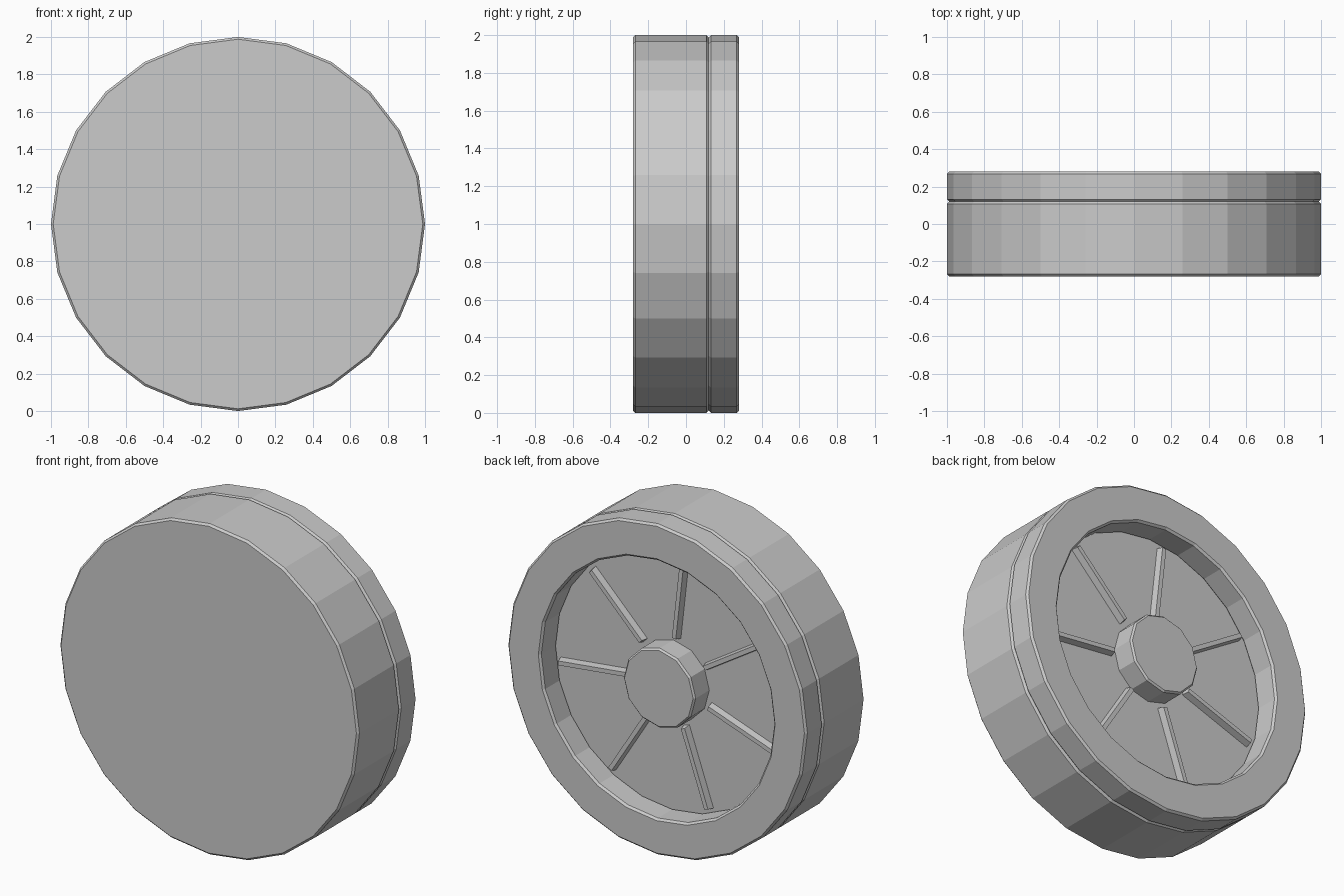
import bpy, bmesh
from math import sin, cos, tau, radians
from mathutils import Matrix, Vector

if "Cube" in bpy.data.objects:
    bpy.data.objects.remove(bpy.data.objects["Cube"])

B = 0.012        # chamfer size
SEAM = 0.12      # plane where tyre body, rim and floor meet
HALF = 0.28


def finish(bm, name):
    bmesh.ops.recalc_face_normals(bm, faces=bm.faces)
    mesh = bpy.data.meshes.new(name)
    bm.to_mesh(mesh)
    bm.free()
    ob = bpy.data.objects.new(name, mesh)
    ob.location = (0, 0, 1)
    bpy.context.collection.objects.link(ob)
    return ob


def lathe(name, profile, sides, closed=False):
    """Turn (radius, y) points round the y axis; cap the ends or close into a ring."""
    bm = bmesh.new()
    rings = [[bm.verts.new((r * cos(tau * i / sides), y, r * sin(tau * i / sides)))
              for i in range(sides)] for r, y in profile]
    pairs = list(zip(rings, rings[1:]))
    if closed:
        pairs.append((rings[-1], rings[0]))
    else:
        bm.faces.new(rings[0])
        bm.faces.new(rings[-1])
    for a, b in pairs:
        for i in range(sides):
            j = (i + 1) % sides
            bm.faces.new((a[i], a[j], b[j], b[i]))
    return finish(bm, name)


# solid front disc
lathe("wheel_body", [(1 - B, -HALF), (1, -HALF + B), (1, SEAM - B), (1 - B, SEAM)], 24)

# raised ring round the back
RI = 0.78
lathe("rear_rim", [(1 - B, SEAM), (1, SEAM + B), (1, HALF - B), (1 - B, HALF),
                   (RI + B, HALF), (RI, HALF - B), (RI, SEAM + B), (RI + B, SEAM)],
      24, closed=True)

# central hub
lathe("hub", [(0.24, SEAM - 0.01), (0.24, 0.25), (0.23, 0.26)], 12)

# seven tapered ribs on the recessed floor
bm = bmesh.new()
for k in range(7):
    turn = Matrix.Rotation(-radians(45) - tau * k / 7, 3, 'Y')
    ends = []
    for r, inset in ((0.265, 0.008), (0.755, -0.008)):
        section = [(-0.021, SEAM - 0.005), (0.021, SEAM - 0.005),
                   (0.013, SEAM + 0.04), (-0.013, SEAM + 0.04)]
        ends.append([bm.verts.new(turn @ Vector((r + (inset if y > SEAM else 0), y, w)))
                     for w, y in section])
    a, b = ends
    bm.faces.new(a)
    bm.faces.new(b)
    for i in range(4):
        j = (i + 1) % 4
        bm.faces.new((a[i], a[j], b[j], b[i]))
finish(bm, "spoke_ribs")
